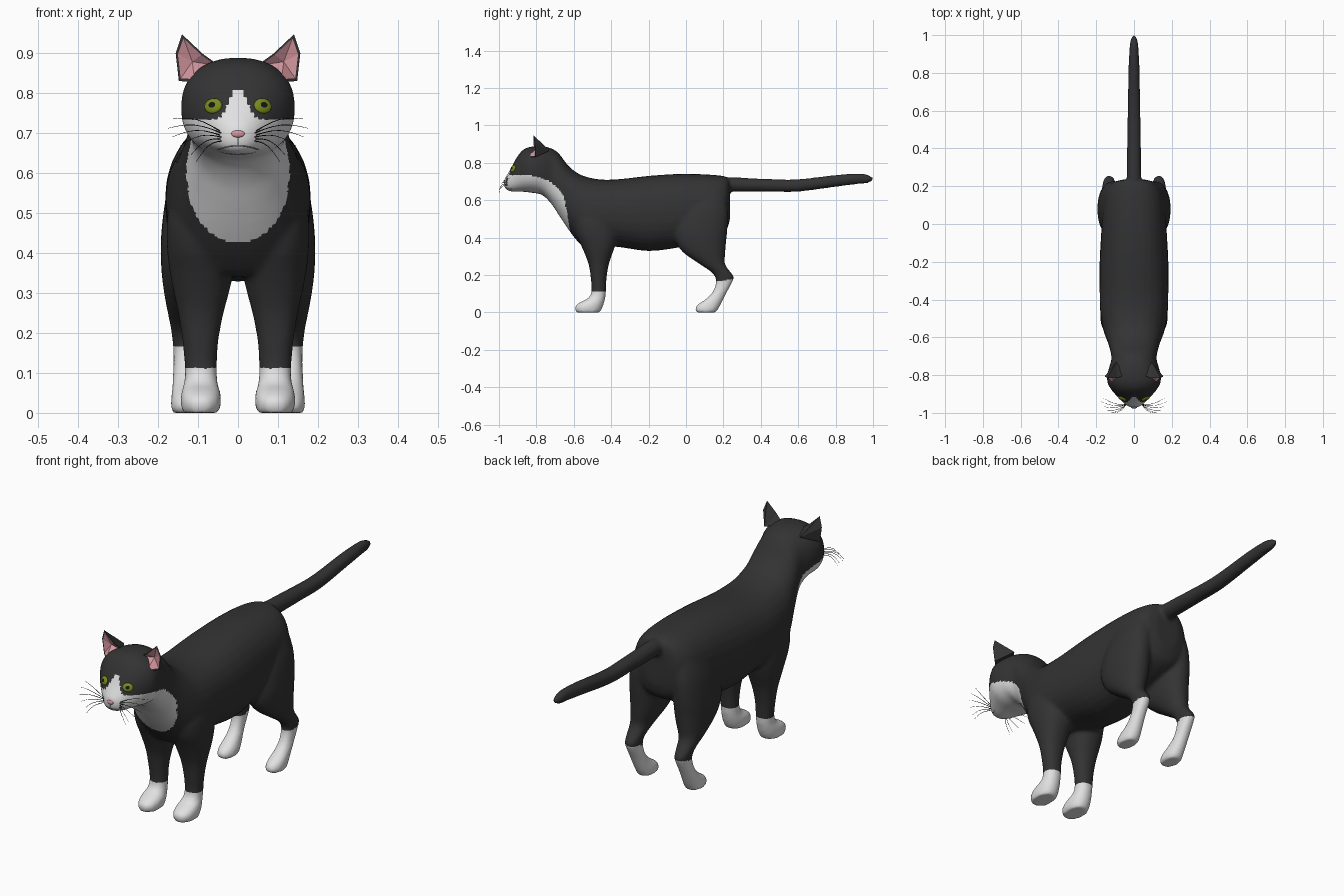
import bpy, bmesh, math
from mathutils import Vector
from mathutils.bvhtree import BVHTree

if "Cube" in bpy.data.objects:
    bpy.data.objects.remove(bpy.data.objects["Cube"])


def material(name, rgb):
    m = bpy.data.materials.new(name)
    m.diffuse_color = (*rgb, 1)
    m.use_nodes = True
    m.node_tree.nodes["Principled BSDF"].inputs["Base Color"].default_value = m.diffuse_color
    return m


BLACK = material("black fur", (0.033, 0.033, 0.033))
WHITE = material("white fur", (0.75, 0.75, 0.75))
PINK = material("pink skin", (0.66, 0.31, 0.35))
GREEN = material("green iris", (0.19, 0.25, 0.012))
DARK = material("dark line", (0.008, 0.008, 0.008))
GREY = material("lip grey", (0.25, 0.24, 0.24))


def add_object(name, mesh, *mats):
    ob = bpy.data.objects.new(name, mesh)
    bpy.context.collection.objects.link(ob)
    for m in mats:
        mesh.materials.append(m)
    return ob


def smooth_rows(rows, steps=3):
    """Catmull-Rom interpolation between section rows."""
    out = []
    for i in range(len(rows) - 1):
        p0, p1, p2 = rows[max(i - 1, 0)], rows[i], rows[i + 1]
        p3 = rows[min(i + 2, len(rows) - 1)]
        for k in range(steps):
            t = k / steps
            out.append([0.5 * (2 * b + (c - a) * t + (2 * a - 5 * b + 4 * c - d) * t * t
                               + (3 * b - a - 3 * c + d) * t ** 3)
                        for a, b, c, d in zip(p0, p1, p2, p3)])
    return out + [list(rows[-1])]


def loft(bm, rows, axis, power=2.3, n=28):
    """Rows are (position, x0, x1, v0, v1); v is z for axis y, and y for axis z."""
    rings = []
    for t, x0, x1, v0, v1 in smooth_rows(rows):
        ring = []
        for k in range(n):
            a = 2 * math.pi * k / n
            c, s = math.cos(a), math.sin(a)
            u = math.copysign(abs(c) ** (2 / power), c)
            w = math.copysign(abs(s) ** (2 / power), s)
            x = (x0 + x1) / 2 + u * (x1 - x0) / 2
            v = (v0 + v1) / 2 + w * (v1 - v0) / 2
            ring.append(bm.verts.new((x, t, v) if axis == 'y' else (x, v, t)))
        rings.append(ring)
    for r, q in zip(rings, rings[1:]):
        for k in range(n):
            bm.faces.new((r[k], r[(k + 1) % n], q[(k + 1) % n], q[k]))
    bm.faces.new(rings[0])
    bm.faces.new(rings[-1])


# Sections along y: position, half width, bottom, top
trunk = [(0.235, .06, .50, .70), (0.215, .12, .44, .725), (0.15, .155, .40, .735),
         (0.05, .168, .37, .74), (-0.05, .174, .345, .74), (-0.2, .182, .328, .73),
         (-0.35, .182, .348, .713), (-0.45, .18, .355, .71), (-0.53, .17, .34, .724),
         (-0.58, .157, .38, .745), (-0.63, .138, .445, .785), (-0.68, .124, .52, .85),
         (-0.72, .12, .58, .877), (-0.77, .135, .628, .888), (-0.83, .143, .64, .886),
         (-0.875, .122, .645, .866), (-0.91, .092, .645, .82), (-0.935, .068, .647, .772),
         (-0.957, .045, .653, .735), (-0.971, .02, .67, .715)]
tail = [(0.15, .036, .65, .72), (0.25, .038, .645, .722), (0.45, .036, .645, .713),
        (0.6, .034, .645, .712), (0.8, .03, .671, .735), (0.92, .025, .686, .743),
        (0.97, .019, .69, .737), (1.0, .008, .704, .722)]
# Sections along z: position, inner x, outer x, front y, back y
hind_leg = [(.66, .06, .14, .03, .20), (.55, .04, .178, -.03, .225), (.45, .04, .192, -.06, .222),
            (.38, .042, .193, -.055, .215), (.32, .055, .188, -.015, .21), (.26, .08, .178, .07, .208),
            (.22, .092, .17, .13, .235), (.19, .098, .165, .155, .256), (.16, .1, .162, .16, .247),
            (.11, .1, .162, .143, .22), (.07, .095, .164, .105, .20), (.04, .089, .167, .06, .185),
            (.015, .087, .168, .049, .17), (0, .092, .163, .055, .16)]
front_leg = [(.62, .05, .15, -.55, -.42), (.5, .03, .176, -.595, -.38), (.42, .02, .178, -.588, -.37),
             (.36, .012, .172, -.562, -.378), (.31, .02, .163, -.54, -.395),
             (.25, .036, .15, -.519, -.414), (.18, .049, .139, -.509, -.425),
             (.11, .053, .133, -.505, -.428), (.075, .051, .135, -.525, -.432),
             (.055, .045, .141, -.565, -.437), (.03, .042, .144, -.594, -.445),
             (0, .047, .139, -.588, -.46)]

bm = bmesh.new()
loft(bm, [(y, -w, w, b, t) for y, w, b, t in trunk], 'y', 2.3)
loft(bm, [(y, -w, w, b, t) for y, w, b, t in tail], 'y', 2)
for s in (1, -1):
    for leg in (hind_leg, front_leg):
        loft(bm, [(z, s * a, s * b, f, k) for z, a, b, f, k in leg], 'z', 2.2)
bmesh.ops.recalc_face_normals(bm, faces=bm.faces)
raw = bpy.data.meshes.new("raw_body")
bm.to_mesh(raw)
bm.free()

# Fuse trunk, head, tail and legs into one smooth skin
body = add_object("cat_body", raw)
rm = body.modifiers.new("fuse", 'REMESH')
rm.mode = 'VOXEL'
rm.voxel_size = 0.009
sm = body.modifiers.new("soften", 'SMOOTH')
sm.factor = 0.5
sm.iterations = 6
dg = bpy.context.evaluated_depsgraph_get()
skin = bpy.data.meshes.new_from_object(body.evaluated_get(dg))
body.modifiers.clear()
body.data = skin
skin.materials.clear()
skin.materials.append(BLACK)
skin.materials.append(WHITE)


def is_white(p):
    x, y, z = abs(p.x), p.y, p.z
    if y > -0.6:                                    # socks
        return z < (0.11 if y < -0.2 else 0.13 + 0.2 * y)
    if z < 0.2:
        return True
    if y < -0.86:                                   # muzzle and blaze
        return z < 0.737 or z < 0.737 + 0.07 * min(1.0, 1.25 - x / 0.036)
    line = [(-0.86, .737), (-0.78, .72), (-0.72, .695), (-0.66, .635), (-0.62, .52), (-0.59, .40)]
    for (y0, z0), (y1, z1) in zip(line, line[1:]):  # cheek and neck edge
        if y <= y1:
            if z > z0 + (z1 - z0) * (y - y0) / (y1 - y0):
                return False
            break
    if z < 0.58:                                    # rounded bib
        return x < 0.126 * math.sqrt(max(0, 1 - ((0.58 - z) / 0.155) ** 2))
    return True


for f in skin.polygons:
    f.use_smooth = True
    f.material_index = int(is_white(f.center))

tree = BVHTree.FromPolygons([v.co for v in skin.vertices], [tuple(f.vertices) for f in skin.polygons])


def on_face(x, z):
    """Point and normal on the front of the head."""
    hit, normal, _, _ = tree.ray_cast(Vector((x, -2, z)), Vector((0, 1, 0)))
    return (hit, normal) if hit else (Vector((x, -0.9, z)), Vector((0, -1, 0)))


def ball(name, loc, normal, size, *mats):
    b = bmesh.new()
    bmesh.ops.create_uvsphere(b, u_segments=20, v_segments=16, radius=1)
    for f in b.faces:
        f.smooth = True
        if len(mats) > 1 and f.calc_center_median().z > 0.93:
            f.material_index = 1
    me = bpy.data.meshes.new(name)
    b.to_mesh(me)
    b.free()
    ob = add_object(name, me, *mats)
    ob.location = loc
    ob.scale = size
    ob.rotation_mode = 'QUATERNION'
    ob.rotation_quaternion = normal.to_track_quat('Z', 'Y')


def thread(name, points, radius, mat, tip=1.0):
    cu = bpy.data.curves.new(name, 'CURVE')
    cu.dimensions = '3D'
    cu.bevel_depth = radius
    cu.bevel_resolution = 1
    sp = cu.splines.new('POLY')
    sp.points.add(len(points) - 1)
    for i, p in enumerate(points):
        sp.points[i].co = (*p, 1)
        sp.points[i].radius = 1 + (tip - 1) * i / (len(points) - 1)
    add_object(name, cu, mat)


# Ears: rim, inset pink hollow and pointed back
rim = [(.046, -.80, .868), (.088, -.815, .898), (.14, -.815, .947), (.156, -.808, .90),
       (.148, -.805, .83), (.108, -.848, .828)]
for s, side in ((1, "left"), (-1, "right")):
    b = bmesh.new()
    mid = sum((Vector(p) for p in rim), Vector()) / len(rim)
    outer = [b.verts.new(p) for p in rim]
    inner = [b.verts.new(mid.lerp(Vector(p), 0.86)) for p in rim]
    hollow = b.verts.new(mid + Vector((0, 0.018, 0)))
    back = b.verts.new((.095, -.73, .865))
    for k in range(6):
        j = (k + 1) % 6
        b.faces.new((outer[k], outer[j], inner[j], inner[k]))
        b.faces.new((outer[j], outer[k], back))
        b.faces.new((inner[k], inner[j], hollow)).material_index = 1
    bmesh.ops.scale(b, vec=(s, 1, 1), verts=b.verts)
    bmesh.ops.recalc_face_normals(b, faces=b.faces)
    me = bpy.data.meshes.new(side + "_ear")
    b.to_mesh(me)
    b.free()
    add_object(side + "_ear", me, BLACK, PINK)

    # Eye with dark pupil
    p, n = on_face(s * 0.062, 0.768)
    ball(side + "_eye", p, n, (0.024, 0.020, 0.009), GREEN, DARK)

    # Whiskers
    ends = [(.165, -.92, .735), (.175, -.94, .712), (.165, -.965, .69),
            (.145, -.985, .668), (.118, -.997, .645), (.105, -1.0, .628)]
    for i, e in enumerate(ends):
        root = on_face(s * (0.045 - 0.003 * (i % 2)), 0.705 - 0.005 * i)[0]
        end = Vector((s * e[0], e[1], e[2]))
        pts = [root.lerp(end, t / 6) + Vector((0, -0.012, 0.014)) * math.sin(math.pi * t / 6)
               for t in range(7)]
        thread(f"{side}_whisker_{i}", pts, 0.0014, DARK, 0.35)

# Nose and mouth
p, n = on_face(0, 0.698)
ball("nose", p, n, (0.017, 0.009, 0.006), PINK)
thread("mouth", [on_face(0.01 * k, 0.668 - 0.00035 * k * k)[0] for k in range(-5, 6)], 0.0016, GREY)
thread("lip_groove", [on_face(0, z)[0] for z in (0.69, 0.68, 0.668)], 0.0014, GREY)
